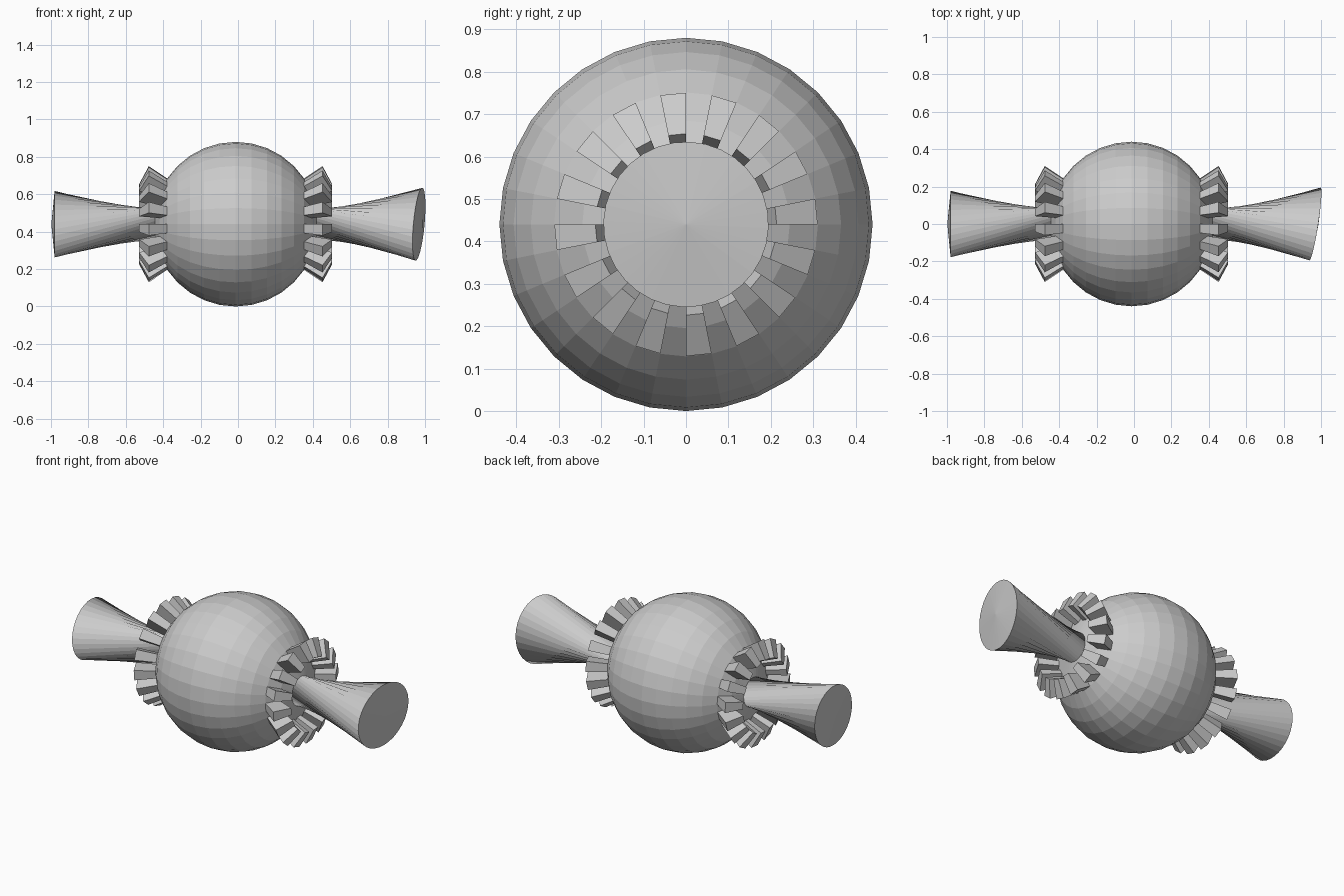
import bpy, bmesh, math
from mathutils import Matrix, Vector

if "Cube" in bpy.data.objects:
    bpy.data.objects.remove(bpy.data.objects["Cube"])

R, SEG, RINGS = 0.44, 32, 16
STEP = 2 * math.pi / SEG
bm = bmesh.new()

# ball with its poles on the x axis
bmesh.ops.create_uvsphere(bm, u_segments=SEG, v_segments=RINGS, radius=R,
                          matrix=Matrix.Rotation(math.pi / 2, 4, 'Y'))


def polar(face):
    c = face.calc_center_median()
    return math.acos(abs(c.x) / c.length) / STEP


def sector(face):
    c = face.calc_center_median()
    return int((math.atan2(c.z, c.y) % (2 * math.pi)) / STEP)


# every other face of the third band becomes a tooth on each side
teeth = [f for f in bm.faces if 2 < polar(f) < 3 and sector(f) % 2 == 0]
caps = {s: [f for f in bm.faces if polar(f) < 1 and f.calc_center_median().x * s > 0]
        for s in (1, -1)}
for f in bmesh.ops.extrude_discrete_faces(bm, faces=teeth)['faces']:
    for v in f.verts:
        v.co *= 1.27


# pole caps pulled out into twisted, flared horns
def horn(side, flare, rim_x, tilt_y, tilt_z, twist):
    ring_x = R * math.cos(STEP)
    out = bmesh.ops.extrude_face_region(bm, geom=caps[side])['geom']
    turn = Matrix.Rotation(math.radians(twist), 3, 'X')
    for v in (g for g in out if isinstance(g, bmesh.types.BMVert)):
        bulge = (abs(v.co.x) - ring_x) * flare
        p = turn @ Vector((0, v.co.y * flare, v.co.z * flare))
        p.x = side * (rim_x + bulge) + tilt_y * p.y + tilt_z * p.z
        v.co = p
    bmesh.ops.delete(bm, geom=[f for f in caps[side] if f.is_valid], context='FACES')


horn(1, 2.27, 0.98, 0.154, 0.09, 65)
horn(-1, 2.07, 0.968, 0, 0, 65)

bmesh.ops.recalc_face_normals(bm, faces=bm.faces)
bmesh.ops.translate(bm, verts=bm.verts, vec=(-0.0125, 0, R))
mesh = bpy.data.meshes.new("toothed_ball_with_horns")
bm.to_mesh(mesh)
bm.free()
obj = bpy.data.objects.new("toothed_ball_with_horns", mesh)
bpy.context.collection.objects.link(obj)
